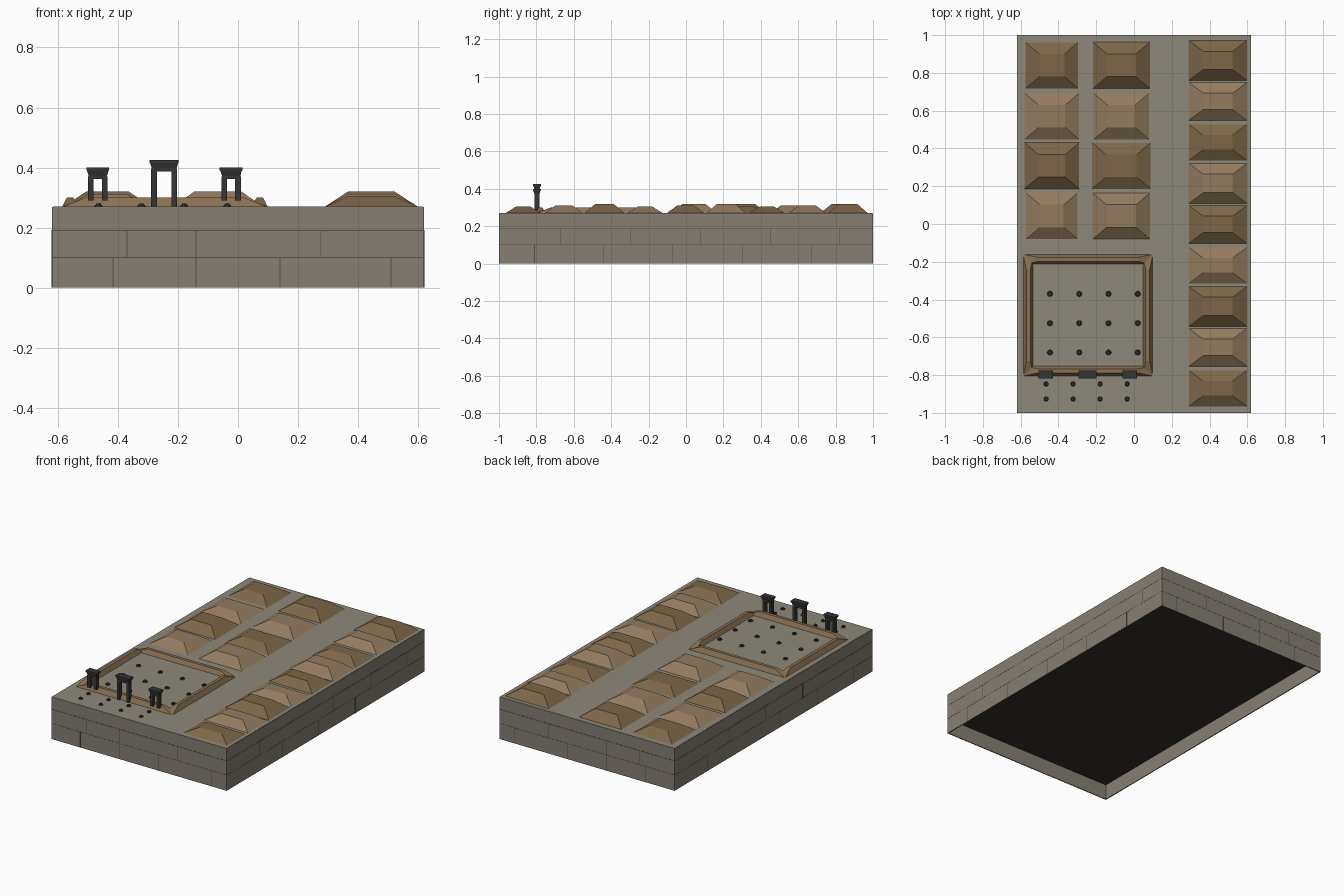
import bpy, bmesh

if "Cube" in bpy.data.objects:
    bpy.data.objects.remove(bpy.data.objects["Cube"])


def material(name, r, g, b):
    m = bpy.data.materials.new(name)
    m.diffuse_color = (r, g, b, 1)
    m.use_nodes = True
    m.node_tree.nodes["Principled BSDF"].inputs["Base Color"].default_value = m.diffuse_color
    return m


STONE = material("stone", 0.24, 0.21, 0.17)
PAVING = material("paving", 0.27, 0.25, 0.20)
JOINT = material("joint", 0.09, 0.08, 0.065)
UNDER = material("under", 0.035, 0.03, 0.024)
EARTH_DARK = material("earth_dark", 0.20, 0.135, 0.065)
EARTH_LIGHT = material("earth_light", 0.29, 0.20, 0.115)
BERM = material("berm_earth", 0.25, 0.165, 0.085)
IRON = material("dark_metal", 0.035, 0.035, 0.036)


def finish(name, bm, mat):
    me = bpy.data.meshes.new(name)
    bm.to_mesh(me)
    bm.free()
    ob = bpy.data.objects.new(name, me)
    ob.data.materials.append(mat)
    bpy.context.collection.objects.link(ob)
    return ob


def add_block(bm, x, y, w, d, z0, z1, ix=0, iy=0):
    """Box centred on x, y; the top is inset by ix and iy (negative flares out)."""
    for v in bmesh.ops.create_cube(bm, size=1)["verts"]:
        top = v.co.z > 0
        sx, sy = (1 if v.co.x > 0 else -1), (1 if v.co.y > 0 else -1)
        v.co = (x + sx * (w / 2 - ix * top), y + sy * (d / 2 - iy * top),
                z1 if top else z0)


def block(name, mat, *args):
    bm = bmesh.new()
    add_block(bm, *args)
    return finish(name, bm, mat)


W, D, TOP, LOW, MID = 1.24, 2.0, 0.27, 0.10, 0.19

# Platform: slab, dark underside and thin skirt walls open at the bottom
block("platform_slab", PAVING, 0, 0, W - 0.006, D - 0.006, LOW + 0.002, TOP)
block("platform_underside", UNDER, 0, 0, W - 0.008, D - 0.008, LOW - 0.002, LOW + 0.001)
T = 0.006
bm = bmesh.new()
for s in (-1, 1):
    add_block(bm, 0, s * (D - T) / 2, W, T, 0, MID)
    add_block(bm, s * (W - T) / 2, 0, T, D - 2 * T, 0, MID)
    add_block(bm, 0, s * (D - T) / 2, W - 0.002, T - 0.001, MID, TOP - 0.001)
    add_block(bm, s * (W - T) / 2, 0, T - 0.001, D - 2 * T, MID, TOP - 0.001)
finish("stone_walls", bm, STONE)

# Joints between the stone blocks
J = 0.003
bm = bmesh.new()
for z in (LOW, MID):
    for s in (-1, 1):
        add_block(bm, 0, s * D / 2, W, 0.001, z - J / 2, z + J / 2)
        add_block(bm, s * W / 2, 0, 0.001, D, z - J / 2, z + J / 2)
for z0, z1, xs, ys in ((0, LOW, (-0.417, -0.14, 0.14, 0.51), (-0.81, -0.44, -0.07, 0.3, 0.67)),
                       (LOW, MID, (-0.37, -0.14, 0.274), (-0.67, -0.295, 0.08, 0.45, 0.82))):
    for s in (-1, 1):
        for x in xs:
            add_block(bm, x, s * D / 2, J, 0.001, z0, z1)
        for y in ys:
            add_block(bm, s * W / 2, y, 0.001, J, z0, z1)
finish("wall_joints", bm, JOINT)

# Long row of earth mounds on the right
HEIGHTS = (0.305, 0.312, 0.32)
for i in range(9):
    k = i % 3
    block("row_mound", EARTH_LIGHT if i % 2 else EARTH_DARK, 0.444, -0.87 + 0.217 * i,
          0.315, 0.197 + 0.01 * k, TOP - 0.002, HEIGHTS[k], 0.08, 0.06)

# Double column of mounds behind the enclosure
for c, (x, widths) in enumerate(((-0.435, (0.28, 0.296, 0.296, 0.286)),
                                 (-0.067, (0.31, 0.317, 0.30, 0.307)))):
    for i, y in enumerate((0.042, 0.308, 0.57, 0.84)):
        block("field_mound", EARTH_DARK if i % 2 else EARTH_LIGHT, x, y,
              widths[i], 0.25, TOP - 0.002, HEIGHTS[(i + c + 1) % 3], 0.077, 0.065)

# Earth bank around the square enclosure
X0, X1, Y0, Y1, B = -0.587, 0.10, -0.805, -0.16, 0.055
cx, cy = (X0 + X1) / 2, (Y0 + Y1) / 2
bm = bmesh.new()
for y in (Y0 + B / 2, Y1 - B / 2):
    add_block(bm, cx, y, X1 - X0, B, TOP - 0.002, 0.30, 0.08, 0.017)
for x in (X0 + B / 2, X1 - B / 2):
    add_block(bm, x, cy, B, Y1 - Y0, TOP - 0.002, 0.30, 0.017, 0.08)
finish("enclosure_bank", bm, BERM)
block("enclosure_floor", PAVING, cx, cy, X1 - X0 - B, Y1 - Y0 - B, TOP - 0.002, TOP + 0.003)


# Gateways: two posts, a beam and a flared cap
def gate(name, x, w, z0, z1):
    y = -0.797
    bm = bmesh.new()
    for s in (-1, 1):
        add_block(bm, x + s * (w / 2 - 0.015), y, 0.019, 0.026, z0, z1 - 0.03)
    add_block(bm, x, y, w - 0.014, 0.026, z1 - 0.038, z1 - 0.026)
    add_block(bm, x, y, w - 0.014, 0.028, z1 - 0.026, z1 - 0.010, -0.005, -0.005)
    add_block(bm, x, y, w, 0.042, z1 - 0.010, z1)
    finish(name, bm, IRON)


gate("left_gate", -0.467, 0.076, 0.29, 0.40)
gate("centre_gate", -0.246, 0.097, TOP - 0.002, 0.425)
gate("right_gate", -0.023, 0.076, 0.29, 0.40)


# Low round stubs inside and in front of the enclosure
def stub(x, y, r, z):
    bm = bmesh.new()
    for rad, z0, z1 in ((r, z - 0.002, z + 0.005), (r * 0.65, z + 0.004, z + 0.010)):
        c = bmesh.ops.create_cone(bm, cap_ends=True, segments=8, radius1=rad,
                                  radius2=rad * 0.85, depth=z1 - z0)
        bmesh.ops.translate(bm, verts=c["verts"], vec=(x, y, (z0 + z1) / 2))
    finish("round_stub", bm, IRON)


for i in range(4):
    for y in (-0.37, -0.525, -0.68):
        stub(-0.445 + 0.155 * i, y, 0.016, TOP + 0.003)
    for y in (-0.847, -0.926):
        stub(-0.465 + 0.143 * i, y, 0.014, TOP)
